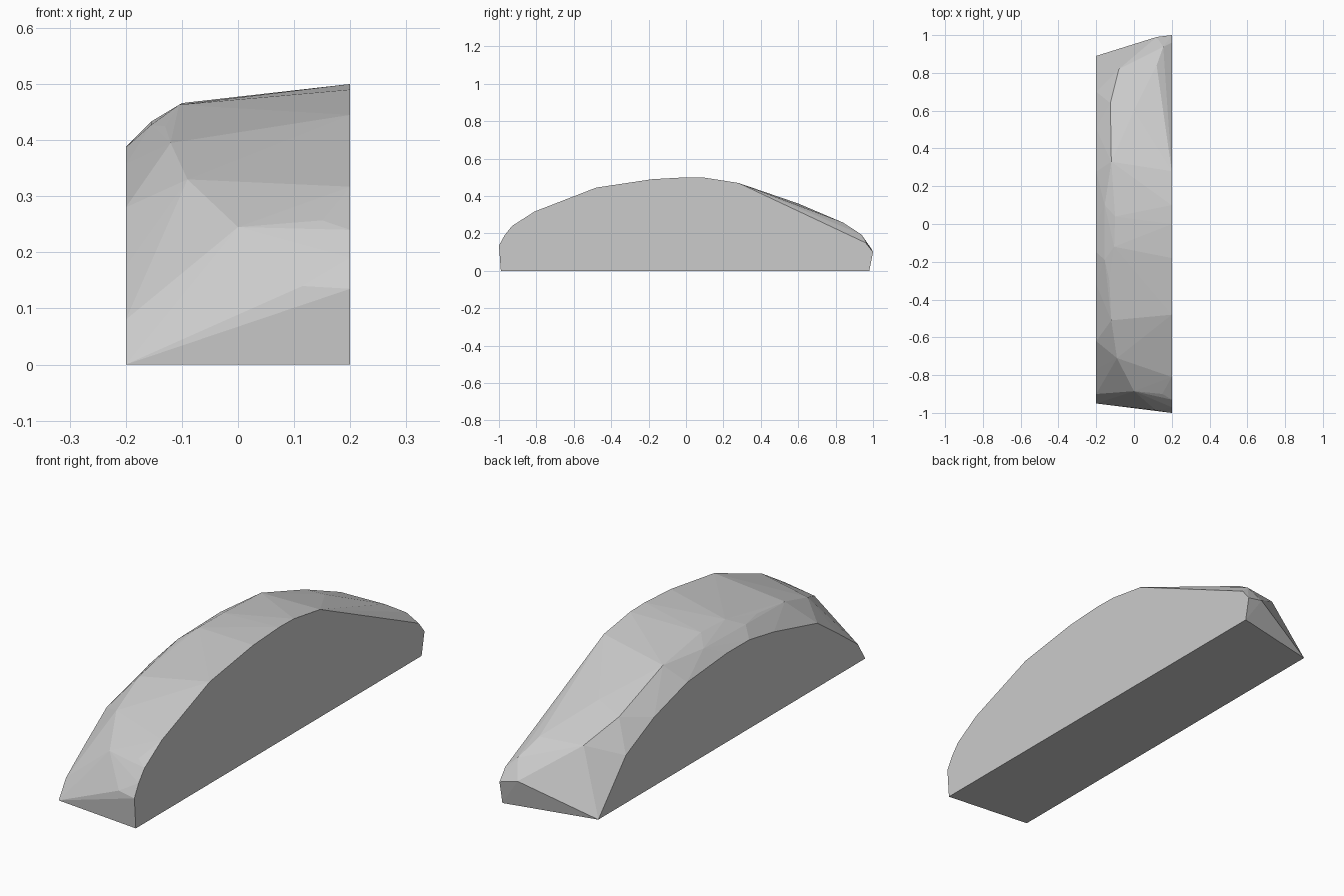
import bpy
import bmesh

# One flat grey stone colour
stone = bpy.data.materials.new("stone grey")
stone.diffuse_color = (0.6, 0.6, 0.6, 1)

# Outline of the cut face on the right (y, z)
right_outline = [(-0.99, 0), (-1.0, 0.135), (-0.97, 0.19), (-0.93, 0.24),
                 (-0.81, 0.317), (-0.48, 0.445), (-0.18, 0.49), (0, 0.5),
                 (0.1, 0.498), (0.28, 0.47), (0.96, 0.15), (1.0, 0.1), (0.98, 0)]

# Outline of the cut face on the left (y, z)
left_outline = [(-0.95, 0), (-0.9, 0.08), (-0.77, 0.175), (-0.62, 0.28),
                (-0.32, 0.357), (-0.15, 0.387), (0.0, 0.388), (0.277, 0.365),
                (0.505, 0.30), (0.70, 0.208), (0.89, 0)]

# Worn corners between the two cut faces (x, y, z)
chips = [(0.115, -0.985, 0.14), (0.15, -0.9, 0.257), (0.0, -0.885, 0.245),
         (-0.09, -0.71, 0.33), (-0.12, -0.51, 0.395), (-0.13, -0.3, 0.425),
         (-0.155, -0.19, 0.427), (-0.105, -0.12, 0.463), (-0.1, 0.04, 0.466),
         (-0.155, 0.1, 0.433), (-0.12, 0.33, 0.438), (-0.125, 0.5, 0.378),
         (-0.125, 0.64, 0.333), (0.0, 0.6, 0.36), (-0.08, 0.82, 0.265),
         (0.12, 0.84, 0.258), (0.155, 0.938, 0.194), (0.12, 0.99, 0.12),
         (0.05, 0.95, 0.125)]

# Wrap a faceted skin around the outlines and corners
points = [(0.2, y, z) for y, z in right_outline]
points += [(-0.2, y, z) for y, z in left_outline] + chips
bm = bmesh.new()
for p in points:
    bm.verts.new(p)
hull = bmesh.ops.convex_hull(bm, input=bm.verts)
loose = {g for g in hull["geom_interior"] + hull["geom_unused"]
         if isinstance(g, bmesh.types.BMVert)}
bmesh.ops.delete(bm, geom=list(loose), context='VERTS')
# Merge the flat cut faces and base
bmesh.ops.dissolve_limit(bm, angle_limit=0.01, verts=bm.verts, edges=bm.edges)
bmesh.ops.recalc_face_normals(bm, faces=bm.faces)

mesh = bpy.data.meshes.new("rock_slab")
bm.to_mesh(mesh)
bm.free()
mesh.materials.append(stone)
rock = bpy.data.objects.new("rock_slab", mesh)
bpy.context.collection.objects.link(rock)
